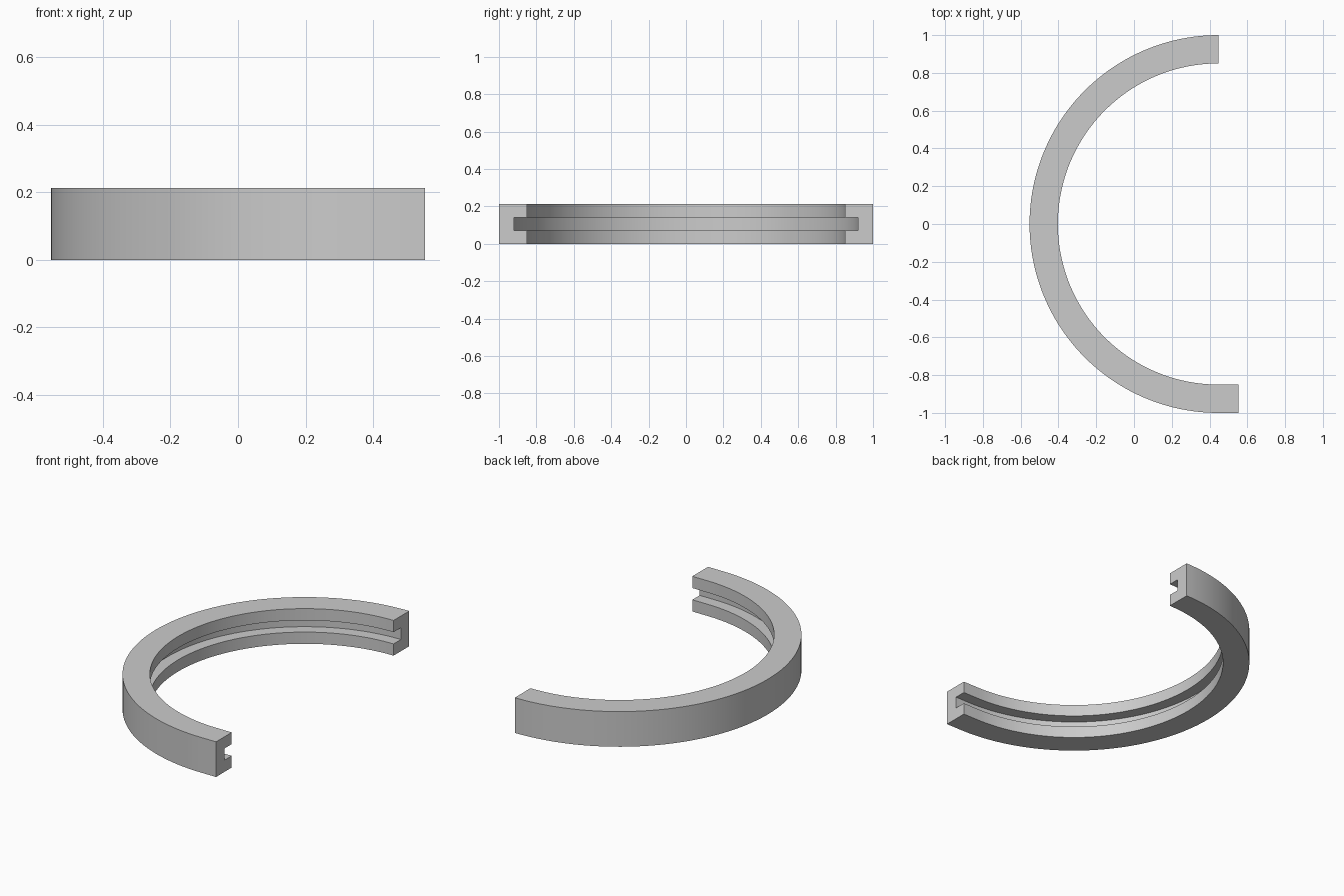
import bpy, bmesh, math

cube = bpy.data.objects.get("Cube")
if cube:
    bpy.data.objects.remove(cube, do_unlink=True)

OUTER, INNER, GROOVE = 1.0, 0.85, 0.92
HEIGHT, LOW, HIGH = 0.213, 0.071, 0.142
CENTRE_X, END_X = 0.447, 0.553
STEPS = 96

grey = bpy.data.materials.new("plain grey")
grey.use_nodes = True
colour = (0.6, 0.6, 0.6, 1)
grey.diffuse_color = colour
grey.node_tree.nodes["Principled BSDF"].inputs["Base Color"].default_value = colour

# C-shaped cross-section as radius and height, open towards the centre
profile = [(INNER, 0), (OUTER, 0), (OUTER, HEIGHT), (INNER, HEIGHT),
           (INNER, HIGH), (GROOVE, HIGH), (GROOVE, LOW), (INNER, LOW)]

bm = bmesh.new()


def section(angle, shift=0):
    """Place the cross-section at an angle round the arc."""
    return [bm.verts.new((CENTRE_X + shift + r * math.cos(angle), r * math.sin(angle), z))
            for r, z in profile]


# Half circle, then a short straight run at the front end
start = math.pi / 2
rings = [section(start + math.pi * i / STEPS) for i in range(STEPS + 1)]
rings.append(section(start + math.pi, END_X - CENTRE_X))

n = len(profile)
for a, b in zip(rings, rings[1:]):
    for i in range(n):
        j = (i + 1) % n
        bm.faces.new((a[i], a[j], b[j], b[i]))

# Flat end caps
bm.faces.new(rings[0])
bm.faces.new(rings[-1])
bmesh.ops.recalc_face_normals(bm, faces=bm.faces)

mesh = bpy.data.meshes.new("grooved_half_ring")
bm.to_mesh(mesh)
bm.free()
mesh.materials.append(grey)
ring = bpy.data.objects.new("grooved_half_ring", mesh)
bpy.context.collection.objects.link(ring)

# Smooth curved walls with crisp edges
bpy.ops.object.select_all(action="DESELECT")
ring.select_set(True)
bpy.context.view_layer.objects.active = ring
bpy.ops.object.shade_smooth_by_angle(angle=math.radians(30))
